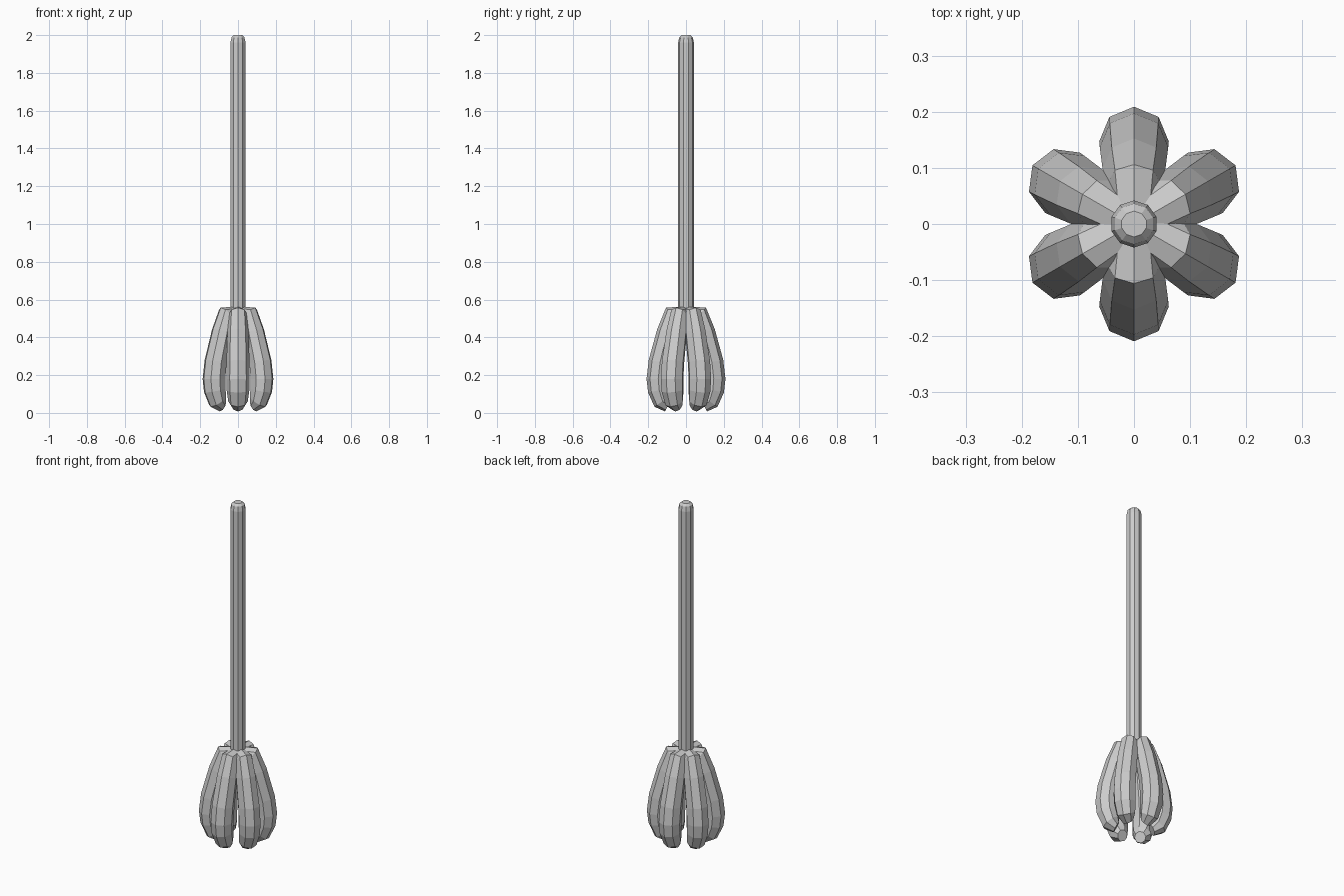
import bpy, bmesh, math
from mathutils import Vector, Matrix

if "Cube" in bpy.data.objects:
    bpy.data.objects.remove(bpy.data.objects["Cube"])


def make_object(name, bm):
    bmesh.ops.recalc_face_normals(bm, faces=bm.faces)
    me = bpy.data.meshes.new(name)
    bm.to_mesh(me)
    bm.free()
    ob = bpy.data.objects.new(name, me)
    bpy.context.collection.objects.link(ob)
    return ob


def skin(bm, rings):
    # join successive rings with quads and cap both ends
    n = len(rings[0])
    loops = [[bm.verts.new(p) for p in ring] for ring in rings]
    for a, b in zip(loops, loops[1:]):
        for i in range(n):
            j = (i + 1) % n
            bm.faces.new((a[i], a[j], b[j], b[i]))
    bm.faces.new(loops[0])
    bm.faces.new(loops[-1])


def circle(n, center, u, v, r):
    return [center + r * (math.cos(2 * math.pi * i / n) * u + math.sin(2 * math.pi * i / n) * v)
            for i in range(n)]


X, Y = Vector((1, 0, 0)), Vector((0, 1, 0))

# handle: ten-sided pole with a rounded tip
bm = bmesh.new()
skin(bm, [circle(10, Vector((0, 0, z)), Y, X, r)
          for z, r in [(0.5, 0.042), (1.96, 0.042), (1.988, 0.036), (2.0, 0.023)]])
make_object("handle", bm)

# mop strands: distance out, height, tilt of the outward direction, radius
path = [(0.02, 0.525, 88, 0.038),
        (0.072, 0.523, 45, 0.048),
        (0.098, 0.43, 14, 0.056),
        (0.137, 0.27, 10, 0.061),
        (0.147, 0.18, 0, 0.062),
        (0.142, 0.12, -12, 0.060),
        (0.124, 0.062, -35, 0.052),
        (0.096, 0.036, -62, 0.032)]
for k in range(6):
    bm = bmesh.new()
    rings = []
    for out, z, tilt, r in path:
        t = math.radians(tilt)
        u = Vector((0, -math.cos(t), math.sin(t)))
        rings.append(circle(8, Vector((0, -out, z)), u, X, r))
    skin(bm, rings)
    bm.transform(Matrix.Rotation(math.radians(60 * k), 4, 'Z'))
    make_object(f"mop_strand_{k + 1}", bm)
